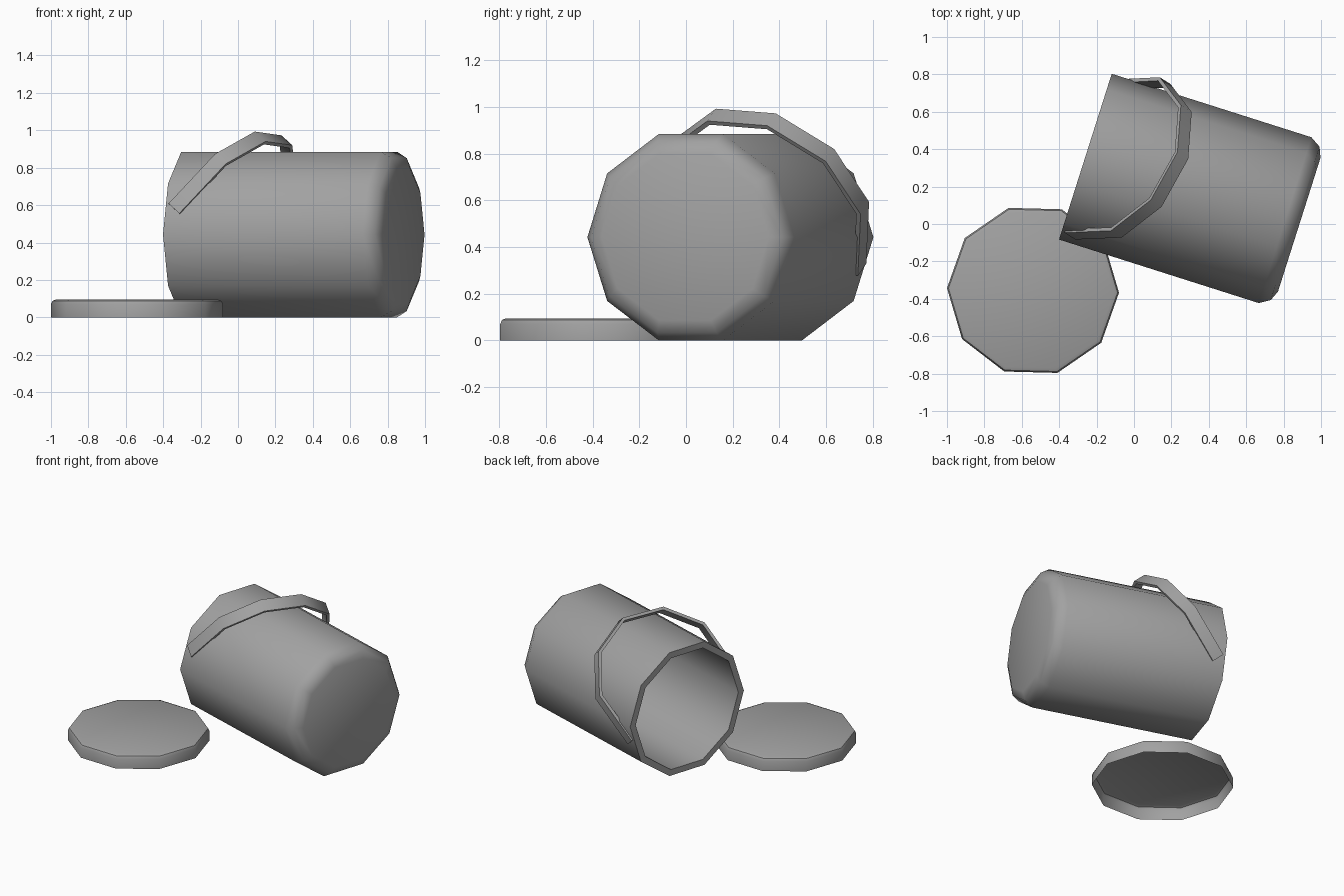
import bpy, bmesh, math
from mathutils import Matrix, Vector

cube = bpy.data.objects.get("Cube")
if cube:
    bpy.data.objects.remove(cube, do_unlink=True)

SIDES = 10
STEP = 2 * math.pi / SIDES

grey = bpy.data.materials.new("plain_grey")
grey.use_nodes = True
COLOUR = (0.36, 0.36, 0.36, 1)
grey.diffuse_color = COLOUR
grey.node_tree.nodes["Principled BSDF"].inputs["Base Color"].default_value = COLOUR


def finish(name, bm, matrix):
    """Turn a bmesh into a placed, smooth-shaded object."""
    bmesh.ops.recalc_face_normals(bm, faces=bm.faces)
    mesh = bpy.data.meshes.new(name)
    bm.to_mesh(mesh)
    bm.free()
    mesh.materials.append(grey)
    obj = bpy.data.objects.new(name, mesh)
    bpy.context.collection.objects.link(obj)
    obj.matrix_world = matrix
    bpy.ops.object.select_all(action='DESELECT')
    obj.select_set(True)
    bpy.context.view_layer.objects.active = obj
    bpy.ops.object.shade_smooth_by_angle(angle=math.radians(40))
    return obj


def skin(bm, rings, closed=True):
    """Bridge neighbouring rings of vertices with quads."""
    for a, b in zip(rings, rings[1:]):
        n = len(a)
        for i in range(n if closed else n - 1):
            j = (i + 1) % n
            bm.faces.new((a[i], a[j], b[j], b[i]))


def lathe(name, profile, matrix, cap_start):
    """Spin (radius, height) points round z; the last ring is always capped."""
    bm = bmesh.new()
    rings = [[bm.verts.new((r * math.cos(k * STEP), r * math.sin(k * STEP), z))
              for k in range(SIDES)] for r, z in profile]
    skin(bm, rings)
    bm.faces.new(rings[-1])
    if cap_start:
        bm.faces.new(rings[0])
    return finish(name, bm, matrix)


# Bucket lying on one flat side, mouth at the local origin
axis = Vector((0.953, -0.303, 0)).normalized()
side = Vector((0.303, 0.953, 0)).normalized()
up = Vector((0, 0, 1))
mouth = Vector((-0.26, 0.36, 0.4425))


def frame(x, y, z, origin):
    m = Matrix((x, y, z)).transposed().to_4x4()
    m.translation = origin
    return m


lathe("bucket",
      [(0.42, 1.155), (0.42, 0), (0.465, 0), (0.465, 1.12), (0.43, 1.177), (0.375, 1.2)],
      frame(side, up, axis, mouth), cap_start=True)

# Lid lying beside it, hollow underneath
lathe("lid", [(0.46, 0), (0.46, 0.07), (0.452, 0.088), (0.434, 0.095)],
      Matrix.Translation((-0.54, -0.355, 0)) @ Matrix.Rotation(math.radians(-1.5), 4, 'Z'),
      cap_start=False)

# Carrying handle: flat strap with straight legs and a faceted arch, swung forward
roll, swing = math.radians(18), math.radians(50)
across = -math.cos(roll) * side + math.sin(roll) * up
lift = math.sin(roll) * side + math.cos(roll) * up
reach = math.cos(swing) * axis + math.sin(swing) * lift
width = across.cross(reach)

RISE, HALF_WIDTH = 0.216, 0.043


def strap_path(radius, foot):
    arch = [(radius * math.sin(k * STEP), RISE + radius * math.cos(k * STEP))
            for k in range(-2, 3)]
    return [(-foot, 0)] + arch + [(foot, 0)]


bm = bmesh.new()
sections = []
for o, i in zip(strap_path(0.476, 0.452), strap_path(0.455, 0.43)):
    sections.append([bm.verts.new((x, y, h)) for (x, y), h in
                     ((o, HALF_WIDTH), (o, -HALF_WIDTH), (i, -HALF_WIDTH), (i, HALF_WIDTH))])
skin(bm, sections)
bm.faces.new(sections[0])
bm.faces.new(sections[-1])
finish("handle", bm, frame(across, reach, width, mouth + axis * 0.05))
